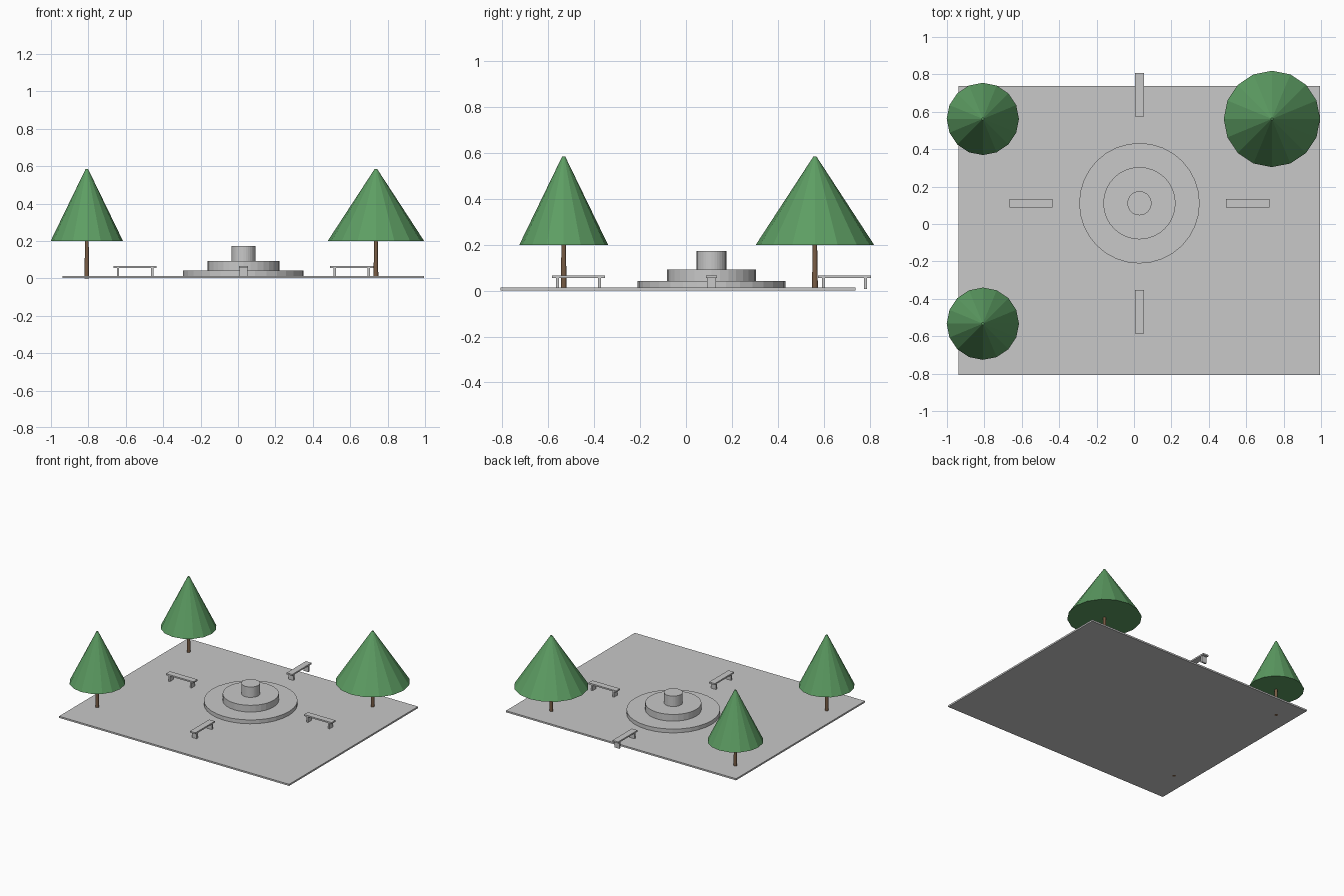
import bpy
import math

cube = bpy.data.objects.get("Cube")
if cube:
    bpy.data.objects.remove(cube, do_unlink=True)


def material(name, rgb):
    mat = bpy.data.materials.new(name)
    mat.use_nodes = True
    color = (*rgb, 1.0)
    mat.diffuse_color = color
    mat.node_tree.nodes["Principled BSDF"].inputs["Base Color"].default_value = color
    return mat


STONE = material("grey stone", (0.58, 0.58, 0.58))
LEAF = material("leaf green", (0.11, 0.34, 0.125))
BARK = material("brown bark", (0.19, 0.11, 0.06))

U = 0.0644                # layout module
CX, CY = 0.029, 0.111     # plaza centre
BASE = 0.0064             # level the furniture stands on


def finish(name, mat):
    obj = bpy.context.object
    obj.name = name
    obj.data.name = name
    obj.data.materials.append(mat)
    return obj


def box(name, mat, center, size, turn=0.0):
    bpy.ops.mesh.primitive_cube_add(size=1, location=center, rotation=(0, 0, turn))
    obj = finish(name, mat)
    obj.scale = size
    return obj


def frustum(name, mat, x, y, z0, z1, r0, r1, sides):
    bpy.ops.mesh.primitive_cone_add(vertices=sides, radius1=r0, radius2=r1,
                                    depth=z1 - z0, location=(x, y, (z0 + z1) / 2))
    return finish(name, mat)


# Paved ground slab
box("ground", STONE, (CX, -0.035, 0.0067), (30 * U, 24 * U, 0.0124))

# Three-tier round fountain
for name, radius, z0, z1 in (("fountain_base", 5 * U, BASE, 0.042),
                             ("fountain_basin", 3 * U, 0.04, 0.093),
                             ("fountain_column", U, 0.09, 0.172)):
    frustum(name, STONE, CX, CY, z0, z1, radius, radius, 32)

# Four benches around the fountain
for i, side in enumerate(("left", "back", "right", "front")):
    a = i * math.pi / 2
    dx, dy = math.cos(a), math.sin(a)
    bx, by = CX + 9 * U * dx, CY + 9 * U * dy
    box(f"{side}_bench_seat", STONE, (bx, by, 0.061), (3.6 * U, 0.047, 0.011), a)
    for end, s in (("inner", -1), ("outer", 1)):
        off = s * 0.091
        box(f"{side}_bench_{end}_leg", STONE,
            (bx + off * dx, by + off * dy, (BASE + 0.057) / 2),
            (0.013, 0.041, 0.057 - BASE), a)

# Conical trees at the corners
for name, tx, ty, radius, foot in (("front_right_tree", -13, -10, 3, 0.0),
                                   ("back_right_tree", -13, 7, 3, 0.0),
                                   ("back_left_tree", 11, 7, 4, BASE)):
    x, y = CX + tx * U, CY + ty * U
    frustum(name + "_trunk", BARK, x, y, foot, 0.201, 0.0129, 0.0097, 12)
    frustum(name + "_foliage", LEAF, x, y, 0.2, 0.585, radius * U, 0.0064, 16)
